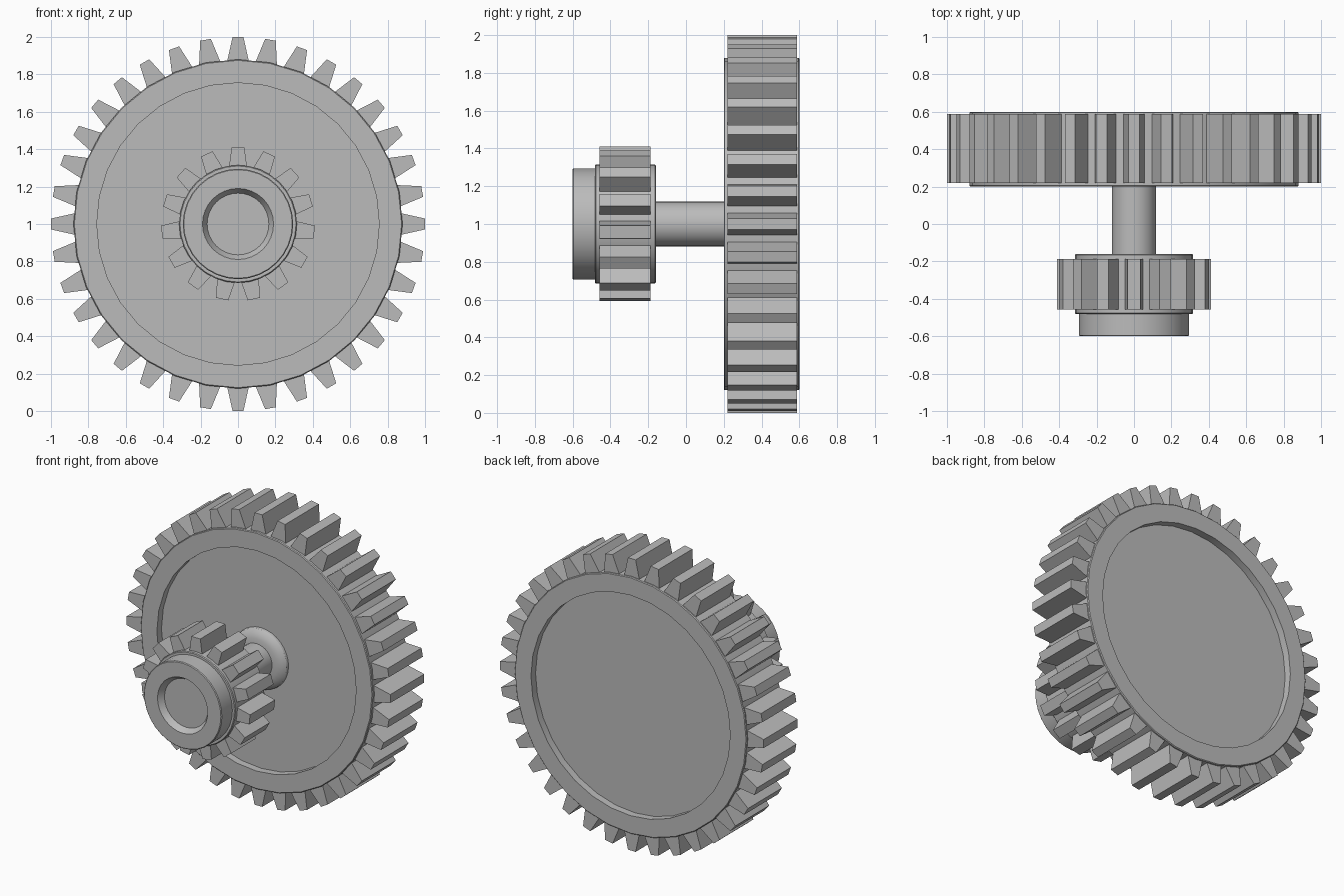
import bpy, bmesh, math

cube = bpy.data.objects.get("Cube")
if cube:
    bpy.data.objects.remove(cube, do_unlink=True)

AXIS_Z = 1.0

steel = bpy.data.materials.new("grey steel")
steel.use_nodes = True
GREY = (0.5, 0.5, 0.5, 1)
steel.diffuse_color = GREY
steel.node_tree.nodes["Principled BSDF"].inputs["Base Color"].default_value = GREY


def finish(name, bm, angle=30):
    bmesh.ops.recalc_face_normals(bm, faces=bm.faces)
    mesh = bpy.data.meshes.new(name)
    bm.to_mesh(mesh)
    bm.free()
    mesh.materials.append(steel)
    obj = bpy.data.objects.new(name, mesh)
    bpy.context.collection.objects.link(obj)
    bpy.ops.object.select_all(action="DESELECT")
    obj.select_set(True)
    bpy.context.view_layer.objects.active = obj
    bpy.ops.object.shade_smooth_by_angle(angle=math.radians(angle))
    return obj


def lathe(name, profile, sides=32):
    """Turn a (radius, y) profile about the gear axis and cap both ends."""
    bm = bmesh.new()
    rings = []
    for r, y in profile:
        angles = [math.tau * i / sides for i in range(sides)]
        rings.append([bm.verts.new((r * math.sin(a), y, AXIS_Z + r * math.cos(a)))
                      for a in angles])
    for a, b in zip(rings, rings[1:]):
        for i in range(sides):
            j = (i + 1) % sides
            bm.faces.new((a[i], a[j], b[j], b[i]))
    bm.faces.new(rings[0])
    bm.faces.new(rings[-1])
    return finish(name, bm)


def teeth(name, count, root, tip, root_half, tip_half, front, back):
    """Ring of straight tapered teeth, the first one pointing up."""
    bm = bmesh.new()
    section = [(-root_half, root), (-tip_half, tip), (tip_half, tip), (root_half, root)]
    for k in range(count):
        a = math.tau * k / count
        c, s = math.cos(a), math.sin(a)
        ends = [[bm.verts.new((u * c + r * s, y, AXIS_Z + r * c - u * s))
                 for u, r in section] for y in (front, back)]
        for end in ends:
            bm.faces.new(end)
        for i in range(4):
            j = (i + 1) % 4
            bm.faces.new((ends[0][i], ends[0][j], ends[1][j], ends[1][i]))
    return finish(name, bm)


# Large wheel: dished on both faces
lathe("large_wheel", [(0.755, 0.25), (0.755, 0.2), (0.875, 0.2), (0.88, 0.205),
                      (0.88, 0.595), (0.875, 0.6), (0.755, 0.6), (0.755, 0.55)])
teeth("large_wheel_teeth", 36, 0.87, 1.0, 0.058, 0.029, 0.22, 0.587)

# Shaft with a flared collar inside the front dish
lathe("shaft", [(0.118, -0.2), (0.118, 0.2), (0.15, 0.203), (0.185, 0.215),
                (0.205, 0.235), (0.21, 0.26)])

# Small pinion with its hub and shallow end bore
lathe("pinion", [(0.165, -0.56), (0.19, -0.6), (0.29, -0.6), (0.295, -0.595),
                 (0.295, -0.482), (0.31, -0.482), (0.315, -0.477),
                 (0.315, -0.165), (0.31, -0.16)])
teeth("pinion_teeth", 15, 0.305, 0.41, 0.048, 0.034, -0.457, -0.187)
